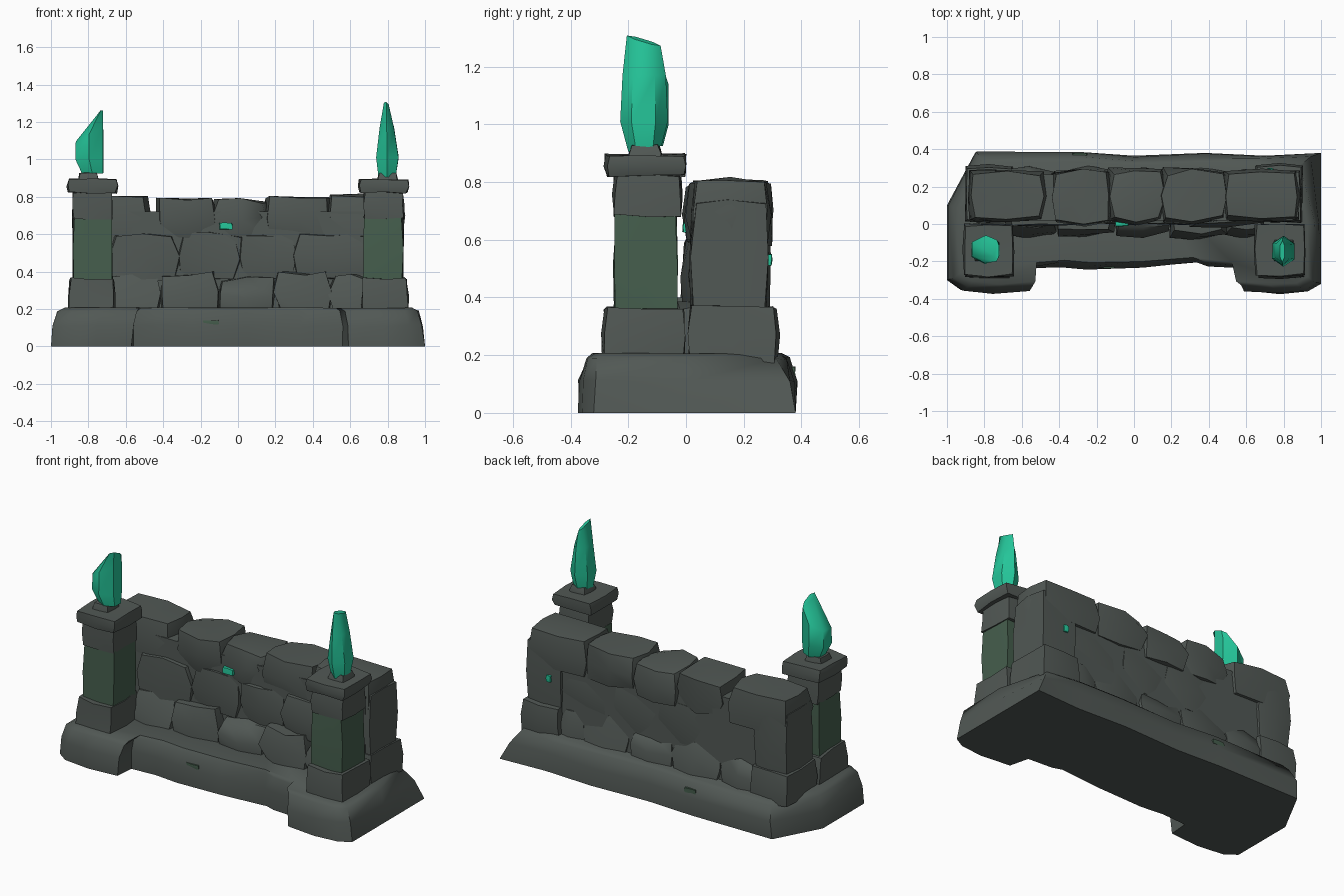
import bpy, bmesh, math, random
from mathutils import Vector

if "Cube" in bpy.data.objects:
    bpy.data.objects.remove(bpy.data.objects["Cube"])

random.seed(11)


def material(name, rgb):
    m = bpy.data.materials.new(name)
    m.diffuse_color = (*rgb, 1)
    m.use_nodes = True
    m.node_tree.nodes["Principled BSDF"].inputs["Base Color"].default_value = m.diffuse_color
    return m


STONE = material("dark grey stone", (0.083, 0.098, 0.090))
MOSS = material("mossy green stone", (0.060, 0.112, 0.074))
EMERALD = material("emerald crystal", (0.018, 0.56, 0.32))


def finish(name, bm, mat, angle=40):
    bmesh.ops.recalc_face_normals(bm, faces=bm.faces)
    me = bpy.data.meshes.new(name)
    bm.to_mesh(me)
    bm.free()
    me.materials.append(mat)
    me.shade_smooth()
    me.set_sharp_from_angle(angle=math.radians(angle))
    ob = bpy.data.objects.new(name, me)
    bpy.context.collection.objects.link(ob)
    return ob


def stone(name, xs, ys, zs, mat=STONE, rough=0.014, round_=0.1, taper=(0, 0), angle=40):
    """Rough block filling the given x, y and z ranges, corners worn down."""
    bm = bmesh.new()
    bmesh.ops.create_cube(bm, size=2)
    bmesh.ops.subdivide_edges(bm, edges=bm.edges, cuts=1, use_grid_fill=True)
    half = [(r[1] - r[0]) / 2 for r in (xs, ys, zs)]
    mid = [(r[1] + r[0]) / 2 for r in (xs, ys, zs)]
    for v in bm.verts:
        on = sum(abs(c) > 0.99 for c in v.co)          # 1 face, 2 edge, 3 corner
        k = 1 - round_ * (0, 0, 0.4, 1)[on]
        up = (v.co.z + 1) / 2
        s = (k * (1 - taper[0] * up), k * (1 - taper[1] * up),
             1 - round_ * (0, 0, 0.3, 0.6)[on])
        v.co = Vector([mid[i] + v.co[i] * half[i] * s[i] + random.uniform(-rough, rough)
                       for i in range(3)])
    return finish(name, bm, mat, angle)


def loft(name, rings, mat, angle=40):
    bm = bmesh.new()
    loops = [[bm.verts.new(p) for p in ring] for ring in rings]
    for a, b in zip(loops, loops[1:]):
        n = len(a)
        for i in range(n):
            bm.faces.new((a[i], a[(i + 1) % n], b[(i + 1) % n], b[i]))
    bm.faces.new(loops[0])
    bm.faces.new(loops[-1])
    return finish(name, bm, mat, angle)


def ring(x0, x1, y0, y1, z, slope_x=0, slope_y=0, sides=6):
    """Polygon ring in a box; slopes give the height change across its width."""
    pts = []
    for i in range(sides):
        a = 2 * math.pi * i / sides + 0.5
        c = max(-1, min(1, math.cos(a) * 1.13))
        s = max(-1, min(1, math.sin(a) * 1.02))
        pts.append(((x0 + x1) / 2 + c * (x1 - x0) / 2, (y0 + y1) / 2 + s * (y1 - y0) / 2,
                    z + slope_x * c / 2 + slope_y * s / 2))
    return pts


# Base slab: U-shaped outline with sloping, worn sides
outline = [(-1, 0.1), (-1, -0.3), (-0.93, -0.35), (-0.76, -0.37), (-0.57, -0.355), (-0.56, -0.235),
           (-0.4, -0.225), (-0.25, -0.24), (0.05, -0.23), (0.34, -0.205), (0.4, -0.225),
           (0.56, -0.235), (0.59, -0.355), (0.78, -0.375), (0.93, -0.36), (1, -0.32), (1, 0.0),
           (1, 0.38), (0.7, 0.365), (0.38, 0.38), (0.0, 0.365), (-0.3, 0.38), (-0.85, 0.38)]


def base_ring(sx, sy, z, rough, corner):
    r = lambda: random.uniform(-rough, rough)
    pts = []
    for x, y in outline:
        k = corner if x > 0.95 and y > 0.3 else 1      # back right corner slopes far in
        pts.append((x * sx * (1 + k) / 2 + r(), y * sy * k + r(), z + r() * 0.6))
    return pts


loft("base_slab", [base_ring(1, 1, 0, 0, 1), base_ring(0.987, 1.0, 0.11, 0.008, 0.93),
                   base_ring(0.957, 0.94, 0.188, 0.01, 0.86),
                   base_ring(0.93, 0.87, 0.207, 0.003, 0.86)], STONE, angle=50)

# Wall core fills the gaps between stones
stone("wall_core", (-0.85, 0.85), (0.02, 0.265), (0.1, 0.72), rough=0, round_=0)

# Courses of wall stones: x joints, y range, bottom and tops
courses = [
    ("lower_wall_stone", [-0.69, -0.42, -0.1, 0.2, 0.5, 0.69], (-0.1, 0.315), 0.17,
     [0.38, 0.4, 0.37, 0.4, 0.38]),
    ("middle_wall_stone", [-0.69, -0.32, 0.0, 0.3, 0.69], (-0.015, 0.275), 0.35, [0.61] * 4),
    ("top_wall_stone", [-0.43, -0.125, 0.155, 0.49], (0.0, 0.295), 0.58, [0.795, 0.785, 0.805]),
]
for name, joints, ys, z0, tops in courses:
    for i, top in enumerate(tops):
        push = random.uniform(-0.012, 0.012)
        stone(f"{name}_{i + 1}", (joints[i] - 0.014, joints[i + 1] + 0.014),
              (ys[0] + push, ys[1] + push), (z0, top), rough=0.015, round_=0.2,
              taper=(0.04, 0.22) if z0 < 0.2 else (0, 0), angle=60)

for side, label in ((-1, "left"), (1, "right")):
    def span(a, b):
        return (a, b) if side > 0 else (-b, -a)

    # Wall end: footing, upright stone and long capstone
    stone(f"{label}_wall_foot", span(0.64, 0.91), (0.0, 0.325), (0.17, 0.37), rough=0.008,
          taper=(0.07, 0.07))
    stone(f"{label}_wall_end", span(0.65, 0.89), (0.015, 0.29), (0.34, 0.74), rough=0.008)
    stone(f"{label}_wall_capstone", span(0.47, 0.89), (0.01, 0.295), (0.58, 0.81),
          rough=0.008, round_=0.15, taper=(0.03, 0.08), angle=60)

    # Gate pillar: plinth, mossy shaft, head block, cap and crystal socket
    stone(f"{label}_pillar_plinth", span(0.655, 0.915), (-0.295, 0.005), (0.18, 0.365),
          rough=0.007, round_=0.06, taper=(0.08, 0.08))
    stone(f"{label}_pillar_shaft", span(0.672, 0.882), (-0.25, -0.03), (0.35, 0.69), MOSS,
          rough=0.005, round_=0.02, taper=(0.03, 0.03))
    stone(f"{label}_pillar_head", span(0.668, 0.888), (-0.255, -0.015), (0.68, 0.825),
          rough=0.006, round_=0.07, taper=(0.03, 0.03))
    stone(f"{label}_pillar_cap", span(0.64, 0.915), (-0.283, 0.005), (0.82, 0.895),
          rough=0.006, round_=0.1)
    stone(f"{label}_crystal_socket", span(0.74, 0.86), (-0.205, -0.08), (0.87, 0.93),
          rough=0.003, round_=0.1, taper=(0.2, 0.2))

# Right crystal: tall blade with a slanted tip
loft("right_crystal", [ring(0.75, 0.845, -0.2, -0.085, 0.915, 0, 0.02),
                       ring(0.738, 0.86, -0.228, -0.063, 1.01),
                       ring(0.757, 0.835, -0.22, -0.07, 1.17),
                       ring(0.78, 0.806, -0.205, -0.088, 1.29, -0.01, -0.035)], EMERALD, angle=50)

# Left crystal: broad shard cut steeply up to one edge
loft("left_crystal", [ring(-0.835, -0.72, -0.19, -0.08, 0.925),
                      ring(-0.87, -0.718, -0.215, -0.06, 1.0),
                      ring(-0.868, -0.72, -0.21, -0.06, 1.135, 0.08),
                      ring(-0.745, -0.722, -0.2, -0.085, 1.238, 0.02, -0.05)], EMERALD, angle=50)

# Small emerald chips and moss spots set in the stonework
stone("front_chip", (-0.1, -0.03), (-0.012, 0.04), (0.625, 0.66), EMERALD, rough=0.003)
stone("back_chip", (0.715, 0.745), (0.25, 0.298), (0.51, 0.55), EMERALD, rough=0.002)
stone("front_moss_spot", (-0.19, -0.1), (-0.237, -0.2), (0.11, 0.14), MOSS, rough=0.002)
stone("back_moss_spot", (-0.33, -0.25), (0.33, 0.38), (0.13, 0.16), MOSS, rough=0.002)
